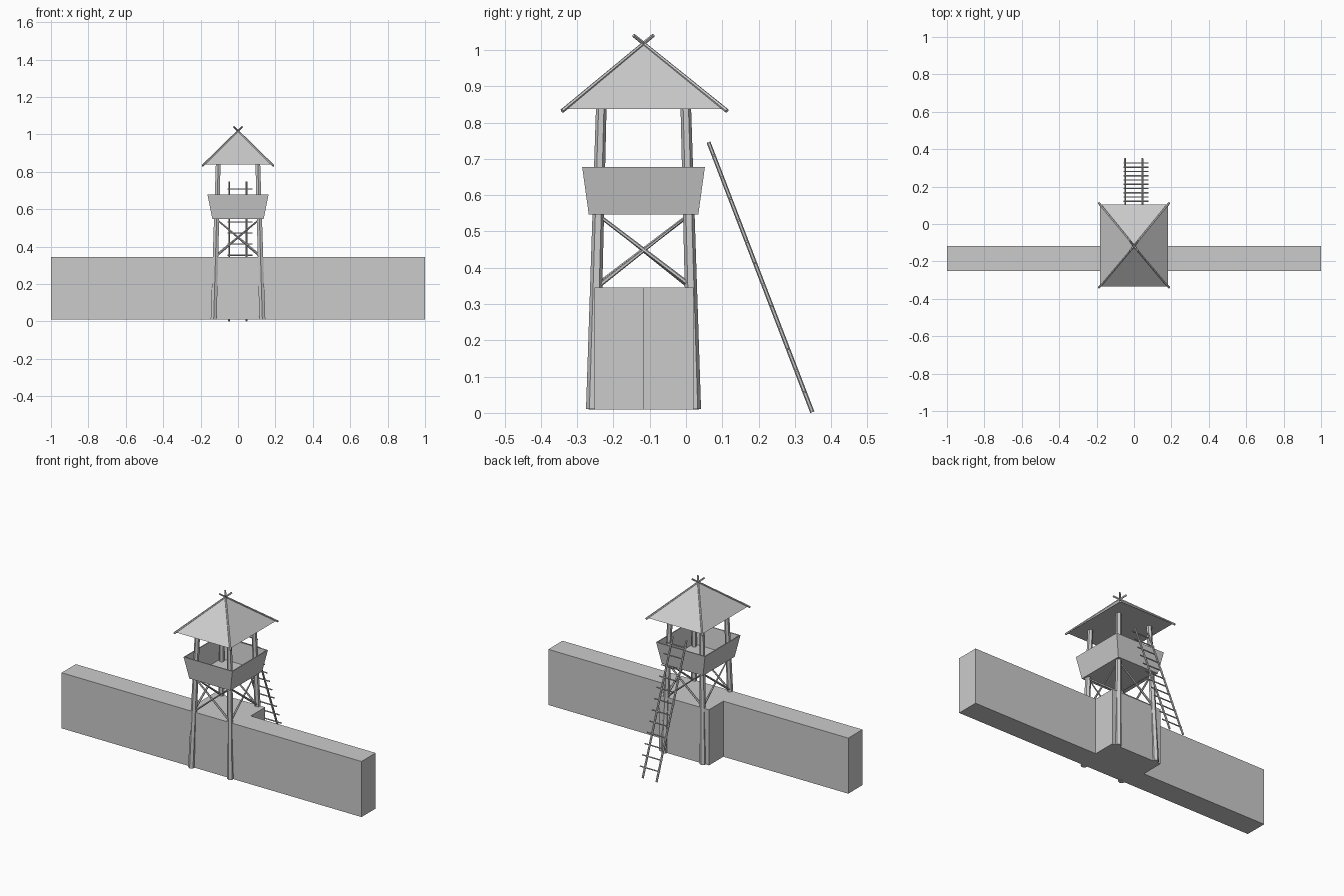
import bpy, bmesh
from mathutils import Vector

if "Cube" in bpy.data.objects:
    bpy.data.objects.remove(bpy.data.objects["Cube"])

CY = -0.117  # tower centre in y


def finish(name, bm):
    bmesh.ops.recalc_face_normals(bm, faces=bm.faces)
    me = bpy.data.meshes.new(name)
    bm.to_mesh(me)
    bm.free()
    ob = bpy.data.objects.new(name, me)
    bpy.context.collection.objects.link(ob)
    return ob


def prism(name, outline, z0, z1):
    bm = bmesh.new()
    f = bm.faces.new([bm.verts.new((x, y, z0)) for x, y in outline])
    ext = bmesh.ops.extrude_face_region(bm, geom=[f])
    top = [v for v in ext["geom"] if isinstance(v, bmesh.types.BMVert)]
    bmesh.ops.translate(bm, verts=top, vec=(0, 0, z1 - z0))
    return finish(name, bm)


def pole(name, a, b, r0, r1, sides=6):
    # tapered round pole between two points
    a, b = Vector(a), Vector(b)
    bm = bmesh.new()
    bmesh.ops.create_cone(bm, cap_ends=True, segments=sides,
                          radius1=r0, radius2=r1, depth=(b - a).length)
    ob = finish(name, bm)
    ob.location = (a + b) / 2
    ob.rotation_mode = 'QUATERNION'
    ob.rotation_quaternion = Vector((0, 0, 1)).rotation_difference((b - a).normalized())
    return ob


# wall with the wider section behind the tower
prism("wall", [(-1, -0.252), (1, -0.252), (1, -0.117), (0.167, -0.117),
               (0.167, 0.02), (-0.167, 0.02), (-0.167, -0.117), (-1, -0.117)],
      0.01, 0.345)


# leaning hexagonal posts
def post_at(sx, sy, z):
    t = (z - 0.01) / 0.83
    return Vector((sx * (0.13 - 0.024 * t), CY + sy * (0.14 - 0.0235 * t), z))


for sx in (-1, 1):
    for sy in (-1, 1):
        pole("post", post_at(sx, sy, 0.01), post_at(sx, sy, 0.85), 0.0185, 0.0145)

# crossed braces on all four sides
corners = [(-1, -1), (1, -1), (1, 1), (-1, 1)]
for i in range(4):
    p, q = corners[i], corners[(i + 1) % 4]
    pole("brace", post_at(*p, 0.345), post_at(*q, 0.545), 0.0065, 0.003)
    pole("brace", post_at(*q, 0.35), post_at(*p, 0.545), 0.0065, 0.005)

# lookout box: flared, open at the top, thin walls
bm = bmesh.new()
rings = []
for hx, hy, z in [(0.137, 0.151, 0.547), (0.163, 0.169, 0.677),
                  (0.157, 0.163, 0.677), (0.133, 0.147, 0.555)]:
    rings.append([bm.verts.new((sx * hx, CY + sy * hy, z)) for sx, sy in corners])
for lo, hi in zip(rings, rings[1:]):
    for i in range(4):
        j = (i + 1) % 4
        bm.faces.new((lo[i], lo[j], hi[j], hi[i]))
bm.faces.new(rings[0])
bm.faces.new(rings[-1])
finish("lookout_box", bm)

# pyramid roof
bm = bmesh.new()
base = [bm.verts.new((sx * 0.182, CY + 0.003 + sy * 0.219, 0.838)) for sx, sy in corners]
tip = bm.verts.new((0, CY, 1.018))
bm.faces.new(base)
for i in range(4):
    bm.faces.new((base[i], base[(i + 1) % 4], tip))
finish("roof", bm)

# hip poles crossing above the roof tip
for sx, sy in corners:
    a = Vector((sx * 0.189, CY + 0.003 + sy * 0.227, 0.832))
    apex = Vector((0, CY, 1.018))
    pole("roof_hip_pole", a, apex + (apex - a) * 0.12, 0.006, 0.005)

# ladder
foot, head = Vector((0, 0.348, 0.002)), Vector((0, 0.062, 0.746))
for x in (-0.047, 0.045):
    off = Vector((x, 0, 0))
    pole("ladder_rail", foot + off, head + off, 0.006, 0.0055)
for i in range(12):
    c = foot.lerp(head, 0.075 + i * 0.0795)
    pole("ladder_rung", c + Vector((-0.055, 0, 0)), c + Vector((0.078, 0, 0)), 0.0035, 0.0035)
